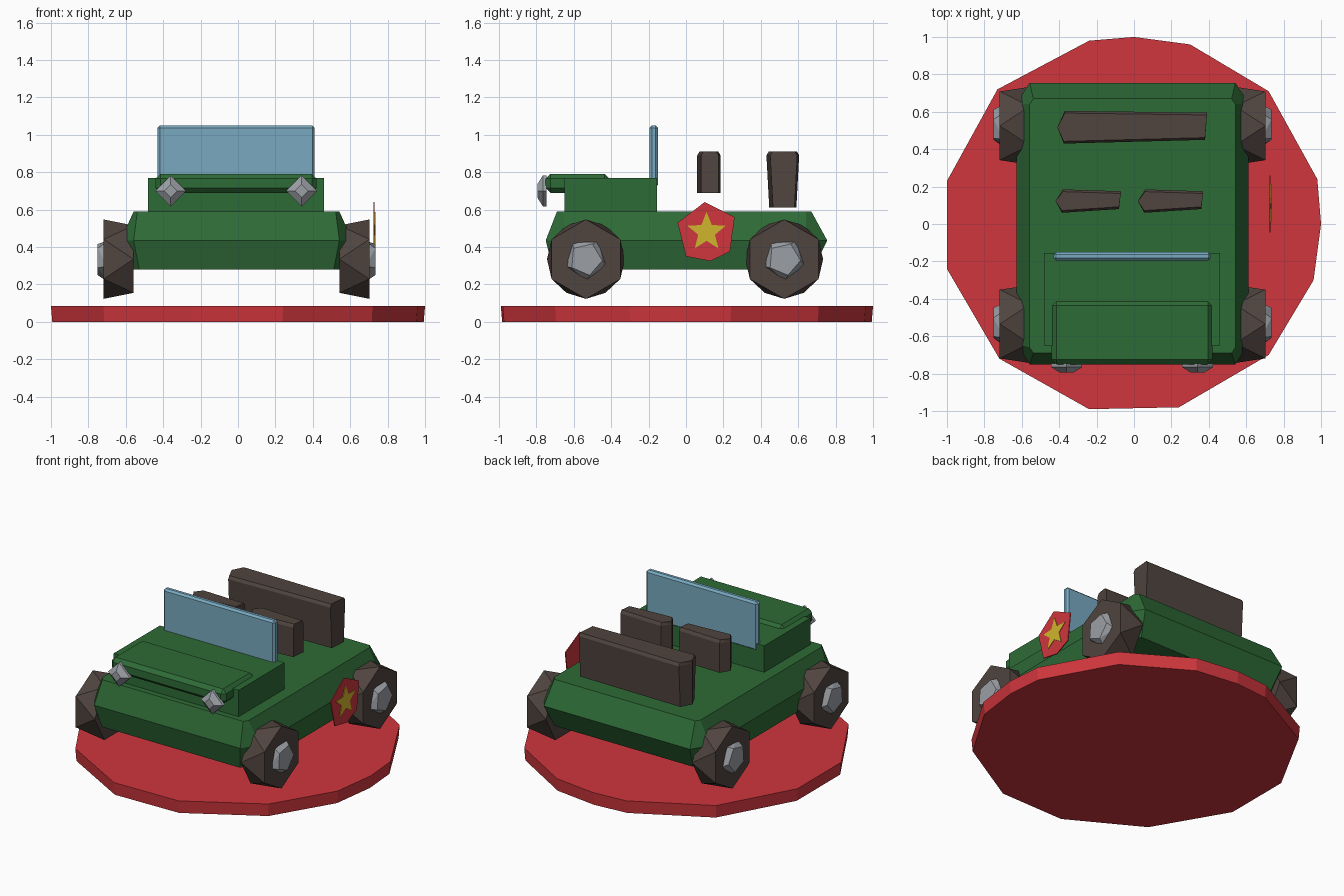
import bpy, bmesh, math

if "Cube" in bpy.data.objects:
    bpy.data.objects.remove(bpy.data.objects["Cube"], do_unlink=True)


def material(name, rgb):
    m = bpy.data.materials.new(name)
    m.use_nodes = True
    m.diffuse_color = (*rgb, 1)
    m.node_tree.nodes["Principled BSDF"].inputs["Base Color"].default_value = (*rgb, 1)
    return m


RED = material("red", (0.62, 0.037, 0.046))
GREEN = material("green", (0.027, 0.145, 0.037))
BROWN = material("dark brown", (0.08, 0.058, 0.05))
GREY = material("light grey", (0.33, 0.35, 0.38))
BLUE = material("glass blue", (0.19, 0.40, 0.53))
YELLOW = material("yellow", (0.64, 0.46, 0.026))


def finish(name, bm, mat):
    bmesh.ops.recalc_face_normals(bm, faces=bm.faces)
    mesh = bpy.data.meshes.new(name)
    bm.to_mesh(mesh)
    bm.free()
    mesh.materials.append(mat)
    ob = bpy.data.objects.new(name, mesh)
    bpy.context.collection.objects.link(ob)
    return ob


def loft(name, rings, mat):
    """Triangulated skin between rings of equal length, capped at both ends."""
    bm = bmesh.new()
    rows = [[bm.verts.new(p) for p in ring] for ring in rings]
    n = len(rows[0])
    for a, b in zip(rows, rows[1:]):
        for i in range(n):
            j = (i + 1) % n
            bm.faces.new((a[i], a[j], b[i]))
            bm.faces.new((a[j], b[j], b[i]))
    bm.faces.new(rows[0])
    bm.faces.new(rows[-1])
    bmesh.ops.dissolve_limit(bm, angle_limit=0.01, verts=bm.verts, edges=bm.edges)
    return finish(name, bm, mat)


def box(name, xs, ys, zs, mat, bevel):
    bm = bmesh.new()
    bmesh.ops.create_cube(bm, size=1)
    for v in bm.verts:
        v.co = [(r[0] + r[1]) / 2 + c * (r[1] - r[0]) for c, r in zip(v.co, (xs, ys, zs))]
    ob = finish(name, bm, mat)
    if bevel:
        mod = ob.modifiers.new("bevel", "BEVEL")
        mod.width = bevel
        mod.segments = 1
    return ob


def ngon(x, y, z, r, n, start):
    """Regular polygon facing sideways."""
    angles = [math.radians(start + 360 * i / n) for i in range(n)]
    return [(x, y + r * math.cos(a), z + r * math.sin(a)) for a in angles]


def octagon(x, y0, y1, z, cx=0.07, cy=0.11):
    right = [(x - cx, y0), (x, y0 + cy), (x, y1 - cy), (x - cx, y1)]
    left = [(-px, py) for px, py in reversed(right)]
    return [(px - 0.008, py, z) for px, py in right + left]


# Display base
rim = [(-.24, -.99), (.24, -.98), (.72, -.70), (.96, -.30), (1, 0), (.98, .24), (.72, .71),
       (.30, .96), (0, 1), (-.24, .98), (-.73, .72), (-1, .23), (-1, -.24), (-.72, -.72)]
loft("display_base", [[(x * s, y * s, z) for x, y in rim]
                      for s, z in ((0.993, 0), (1, 0.085))], RED)

# Body, cowl and hood
loft("body", [octagon(0.59, -0.71, 0.68, 0.28), octagon(0.62, -0.75, 0.755, 0.435),
              octagon(0.55, -0.69, 0.67, 0.59, 0.02, 0.03)], GREEN)
box("cowl", (-0.48, 0.46), (-0.65, -0.155), (0.55, 0.77), GREEN, 0)
box("hood", (-0.44, 0.42), (-0.75, -0.41), (0.69, 0.79), GREEN, 0.025)
box("windshield", (-0.43, 0.41), (-0.195, -0.15), (0.72, 1.05), BLUE, 0.013)


# Seats with a pointed left end
def seat(name, x0, x1, y0, y1, z0, z1, taper):
    def ring(z, t):
        return [(x0, (y0 + y1) / 2, z), (x0 + 0.035, y0 + t, z), (x1 - 0.01, y0 + 0.02 + t, z),
                (x1, y1 - 0.01 - t, z), (x0 + 0.04, y1 - t, z)]
    loft(name, [ring(z0, taper), ring(z1 - 0.02, 0), ring(z1, 0.012)], BROWN)


seat("front_seat_right", -0.42, -0.07, 0.06, 0.185, 0.69, 0.91, 0)
seat("front_seat_left", 0.02, 0.37, 0.06, 0.185, 0.69, 0.91, 0)
seat("rear_seat", -0.41, 0.39, 0.43, 0.605, 0.61, 0.91, 0.015)

# Wheels with hubs
for side, sx in (("left", 1), ("right", -1)):
    for end, y in (("front", -0.535), ("rear", 0.525)):
        cx = -0.008
        loft(f"{end}_wheel_{side}",
             [ngon(cx + sx * 0.71, y, 0.335, 0.212, 6, 90),
              ngon(cx + sx * 0.55, y, 0.335, 0.208, 6, 120)], BROWN)
        loft(f"{end}_hub_{side}",
             [ngon(cx + sx * 0.69, y, 0.335, 0.12, 5, 55),
              ngon(cx + sx * 0.742, y, 0.335, 0.088, 5, 67)], GREY)

# Headlights
for side, cx in (("left", 0.34), ("right", -0.36)):
    def diamond(y, r):
        return [(cx, y, 0.70 + r), (cx + r, y, 0.70), (cx, y, 0.70 - r), (cx - r, y, 0.70)]
    loft(f"headlight_{side}", [diamond(-0.745, 0.083), diamond(-0.765, 0.083),
                               diamond(-0.795, 0.035)], GREY)

# Side badge with star
shield = [(.10, .64), (.26, .56), (.235, .375), (.13, .325), (0, .35), (-.045, .53)]
loft("badge", [[(x, y, z) for y, z in shield] for x in (0.724, 0.73)], RED)
star = [ngon(0, 0.11, 0.48, (0.108, 0.047)[i % 2], 10, 90)[i] for i in range(10)]
loft("badge_star", [[(x, y, z) for _, y, z in star] for x in (0.729, 0.734)], YELLOW)
